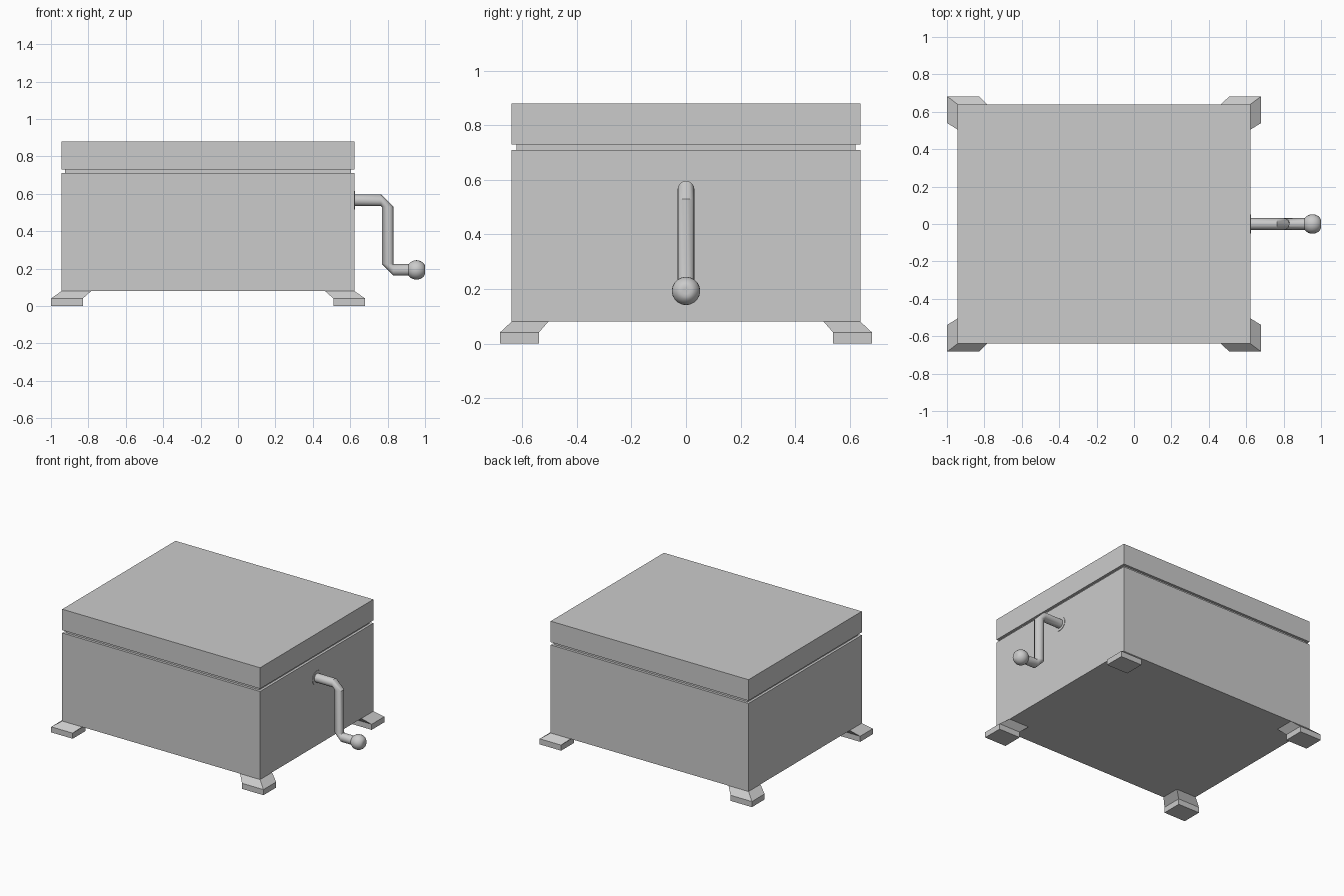
import bpy, bmesh, math
from mathutils import Matrix

if "Cube" in bpy.data.objects:
    bpy.data.objects.remove(bpy.data.objects["Cube"])

grey = bpy.data.materials.new("plain_grey")
grey.diffuse_color = (0.6, 0.6, 0.6, 1)
grey.use_nodes = True
grey.node_tree.nodes["Principled BSDF"].inputs["Base Color"].default_value = grey.diffuse_color
CX = -0.16  # centre line of the box in x


def add_object(name, bm, smooth=False):
    bmesh.ops.recalc_face_normals(bm, faces=bm.faces[:])
    mesh = bpy.data.meshes.new(name)
    bm.to_mesh(mesh)
    bm.free()
    mesh.materials.append(grey)
    ob = bpy.data.objects.new(name, mesh)
    bpy.context.collection.objects.link(ob)
    if smooth:
        bpy.ops.object.select_all(action='DESELECT')
        ob.select_set(True)
        bpy.context.view_layer.objects.active = ob
        bpy.ops.object.shade_smooth_by_angle(angle=math.radians(32))
    return ob


def loft(name, rings, smooth=False):
    """Join rings of points with quads and cap both ends."""
    bm = bmesh.new()
    loops = [[bm.verts.new(p) for p in ring] for ring in rings]
    n = len(loops[0])
    for a, b in zip(loops, loops[1:]):
        for i in range(n):
            j = (i + 1) % n
            bm.faces.new((a[i], a[j], b[j], b[i]))
    bm.faces.new(loops[0])
    bm.faces.new(loops[-1])
    return add_object(name, bm, smooth)


def rect(x0, x1, y0, y1, z):
    return [(x0, y0, z), (x1, y0, z), (x1, y1, z), (x0, y1, z)]


def circle(x, z, r, axis, n=16):
    pts = []
    for i in range(n):
        t = 2 * math.pi * i / n
        u, v = r * math.cos(t), r * math.sin(t)
        # matched so the rings line up through each bend
        pts.append((x, v, z + u) if axis == 'x' else (x + u, v, z))
    return pts


# Body, recessed neck and lid
for name, hx, hy, z0, z1 in (("box_body", 0.783, 0.64, 0.08, 0.71),
                             ("box_neck", 0.765, 0.622, 0.70, 0.74),
                             ("box_lid", 0.783, 0.64, 0.73, 0.88)):
    loft(name, [rect(CX - hx, CX + hx, -hy, hy, z) for z in (z0, z1)])

# Four splayed corner feet
for sx, side in ((-1, "left"), (1, "right")):
    for sy, end in ((-1, "front"), (1, "back")):
        rings = []
        for xi, xo, yi, yo, z in ((0.67, 0.84, 0.54, 0.683, 0),
                                  (0.67, 0.84, 0.54, 0.683, 0.04),
                                  (0.625, 0.783, 0.505, 0.64, 0.08)):
            rings.append(rect(CX + sx * xi, CX + sx * xo, sy * yi, sy * yo, z))
        loft(f"{end}_{side}_foot", rings)

# Crank: wall flange, bent rod and ball knob
loft("crank_flange", [circle(x, 0.565, 0.05, 'x') for x in (0.615, 0.626)], True)
loft("crank_rod", [circle(x, z, 0.031, a) for x, z, a in (
    (0.61, 0.565, 'x'), (0.765, 0.565, 'x'),
    (0.80, 0.53, 'z'), (0.80, 0.225, 'z'),
    (0.83, 0.193, 'x'), (0.93, 0.193, 'x'))], True)

bm = bmesh.new()
bmesh.ops.create_uvsphere(
    bm, u_segments=20, v_segments=14, radius=0.052,
    matrix=Matrix.Translation((0.954, 0, 0.193)) @ Matrix.Rotation(math.pi / 2, 4, 'Y'))
for v in bm.verts:
    v.co.x = min(v.co.x, 1.0)
add_object("crank_knob", bm, True)
